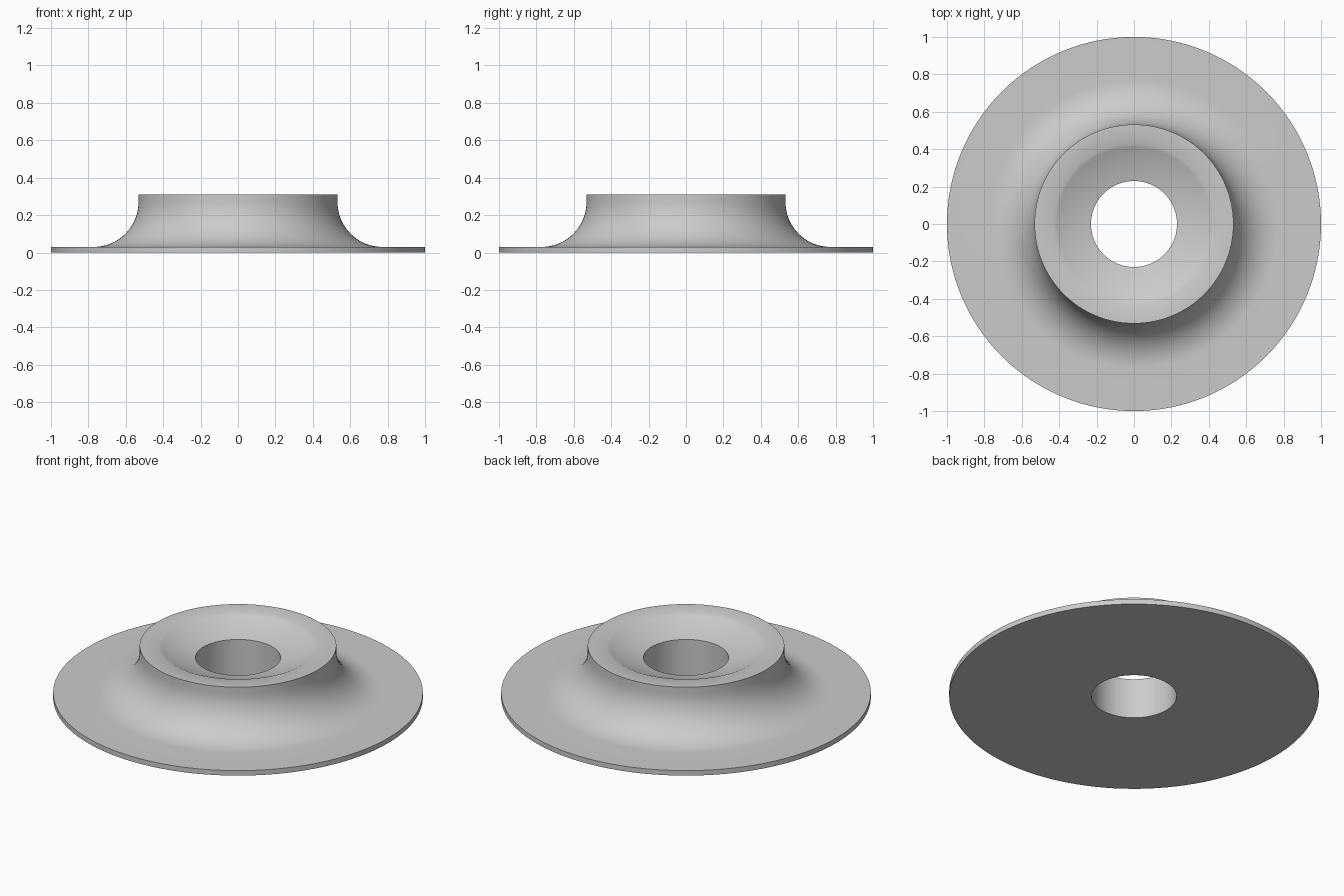
import bpy, bmesh, math

cube = bpy.data.objects.get("Cube")
if cube:
    bpy.data.objects.remove(cube, do_unlink=True)

BORE, SEAT, HUB, FLANGE = 0.23, 0.43, 0.532, 1.0
HEIGHT, PLATE, FILLET, DISH = 0.31, 0.03, 0.24, 1.0
SEGMENTS = 128


def arc(cx, cz, radius, start, end, steps):
    """Points on a circular arc in the radius/height plane."""
    return [(cx + radius * math.cos(start + (end - start) * i / steps),
             cz + radius * math.sin(start + (end - start) * i / steps))
            for i in range(steps + 1)]


# Outline: flat underside, thin flange, concave fillet, hub rim, dished seat, bore
dish_z = HEIGHT + math.sqrt(DISH ** 2 - SEAT ** 2)
profile = [(BORE, 0), (FLANGE, 0), (FLANGE, PLATE)]
profile += arc(HUB + FILLET, PLATE + FILLET, FILLET, 1.5 * math.pi, math.pi, 20)
profile += [(HUB, HEIGHT)]
profile += arc(0, dish_z, DISH, -math.acos(SEAT / DISH), -math.acos(BORE / DISH), 10)

# Revolve the closed outline around the vertical axis
bm = bmesh.new()
verts = [bm.verts.new((r, 0, z)) for r, z in profile]
edges = [bm.edges.new((v, verts[(i + 1) % len(verts)])) for i, v in enumerate(verts)]
bmesh.ops.spin(bm, geom=verts + edges, cent=(0, 0, 0), axis=(0, 0, 1),
               angle=2 * math.pi, steps=SEGMENTS, use_merge=True)
bmesh.ops.remove_doubles(bm, verts=bm.verts, dist=0.0001)
bmesh.ops.recalc_face_normals(bm, faces=bm.faces)
mesh = bpy.data.meshes.new("flanged_hub")
bm.to_mesh(mesh)
bm.free()

hub = bpy.data.objects.new("flanged_hub", mesh)
bpy.context.collection.objects.link(hub)

# Plain grey material
grey = bpy.data.materials.new("light_grey")
grey.use_nodes = True
color = (0.6, 0.6, 0.6, 1)
grey.diffuse_color = color
grey.node_tree.nodes["Principled BSDF"].inputs["Base Color"].default_value = color
mesh.materials.append(grey)

# Smooth curves, sharp rims
bpy.ops.object.select_all(action="DESELECT")
hub.select_set(True)
bpy.context.view_layer.objects.active = hub
bpy.ops.object.shade_smooth_by_angle(angle=math.radians(30))
